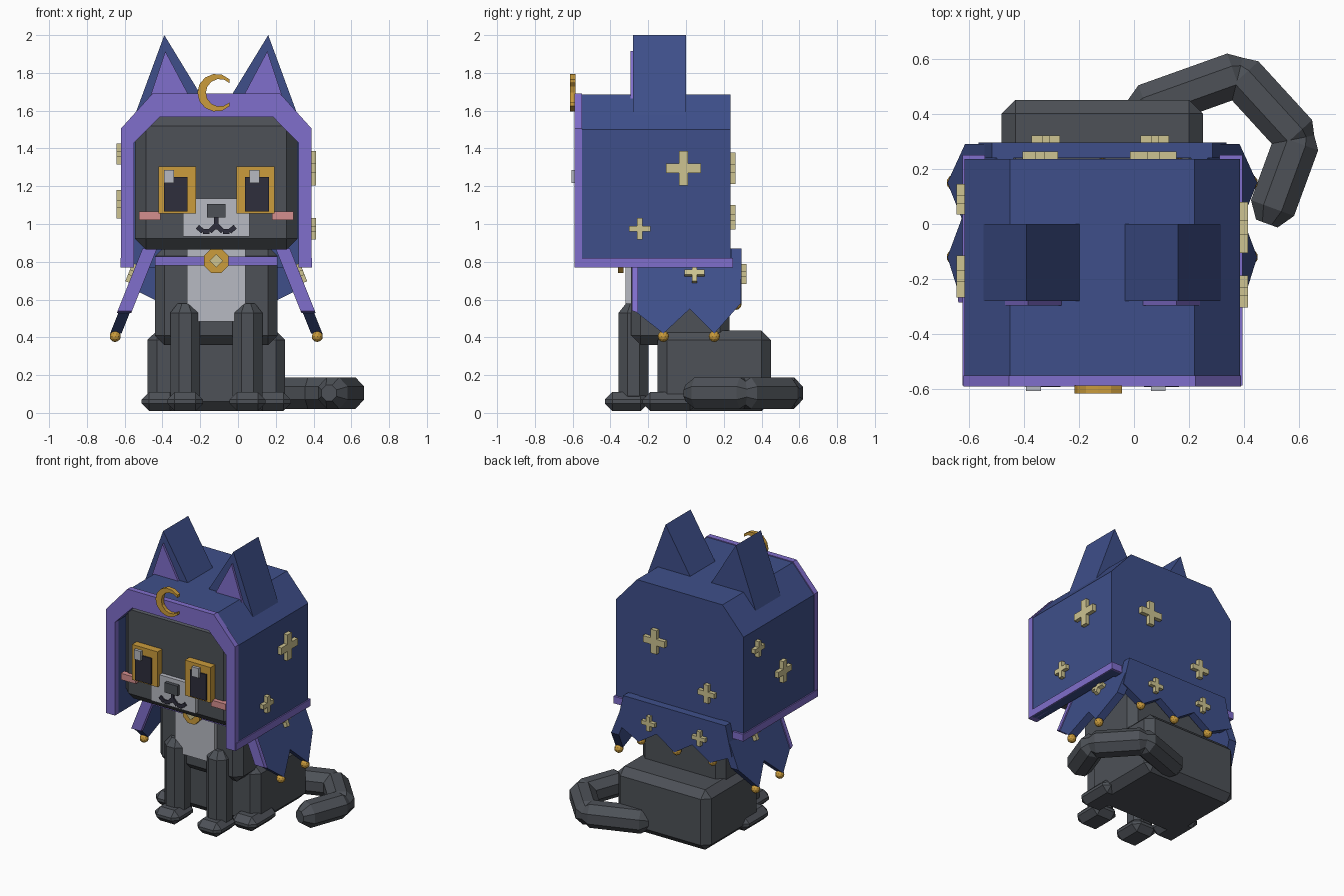
import bpy, bmesh, math
from mathutils import Vector, Matrix

if "Cube" in bpy.data.objects:
    bpy.data.objects.remove(bpy.data.objects["Cube"])

CX = -0.115  # symmetry plane of the cat


def lin(c):
    return c / 12.92 if c <= 0.04045 else ((c + 0.055) / 1.055) ** 2.4


def material(name, hexcode):
    m = bpy.data.materials.new(name)
    m.diffuse_color = [lin(int(hexcode[i:i + 2], 16) / 255) for i in (0, 2, 4)] + [1]
    m.use_nodes = True
    m.node_tree.nodes["Principled BSDF"].inputs["Base Color"].default_value = m.diffuse_color
    return m


GREY = material("charcoal fur", "4d5157")
NAVY = material("navy cloth", "3e4f8a")
PURPLE = material("purple trim", "806ecc")
GOLD = material("gold", "cb9c3c")
CREAM = material("cream star", "cdc391")
PINK = material("pink cheek", "d58f8f")
WHITE = material("pale fur", "b7bac2")
BLACK = material("dark pupil", "2e2e3c")


def finish(name, bm, mat):
    bmesh.ops.recalc_face_normals(bm, faces=bm.faces)
    me = bpy.data.meshes.new(name)
    bm.to_mesh(me)
    bm.free()
    me.materials.append(mat)
    ob = bpy.data.objects.new(name, me)
    bpy.context.collection.objects.link(ob)
    return ob


def box(name, lo, hi, mat, bevel=0):
    bm = bmesh.new()
    bmesh.ops.create_cube(bm, size=1)
    for v in bm.verts:
        v.co = [l + (c + 0.5) * (h - l) for c, l, h in zip(v.co, lo, hi)]
    if bevel:
        bmesh.ops.bevel(bm, geom=bm.edges[:], offset=bevel, segments=1, affect='EDGES')
    return finish(name, bm, mat)


def front(a, b, d):
    """Profile in x (from the middle) and z, depth along y."""
    return Vector((CX + a, d, b))


def prism(name, pts, d0, d1, mat, place=front):
    bm = bmesh.new()
    lo = [bm.verts.new(place(a, b, d0)) for a, b in pts]
    hi = [bm.verts.new(place(a, b, d1)) for a, b in pts]
    bm.faces.new(lo)
    bm.faces.new(hi)
    for i in range(len(pts)):
        j = (i + 1) % len(pts)
        bm.faces.new((lo[i], lo[j], hi[j], hi[i]))
    return finish(name, bm, mat)


def capsule(name, p, q, r, cap, mat):
    """Eight-sided rod with chamfered ends."""
    p, q = Vector(p), Vector(q)
    L = (q - p).length
    bm = bmesh.new()
    rot = (q - p).to_track_quat('Z', 'Y')
    rings = []
    for z, rad in ((0, r * .5), (cap, r), (L - cap, r), (L, r * .5)):
        rings.append([bm.verts.new(p + rot @ Vector((rad * math.cos(a), rad * math.sin(a), z)))
                      for a in [math.pi * (k + .5) / 4 for k in range(8)]])
    bm.faces.new(rings[0])
    bm.faces.new(rings[-1])
    for u, v in zip(rings, rings[1:]):
        for k in range(8):
            bm.faces.new((u[k], u[k - 1], v[k - 1], v[k]))
    return finish(name, bm, mat)


def star(name, loc, half, normal):
    """Plus-shaped star lying on a surface."""
    w = half * .27
    pts = [(w, w), (w, half), (-w, half), (-w, w), (-half, w), (-half, -w),
           (-w, -w), (-w, -half), (w, -half), (w, -w), (half, -w), (half, w)]
    n = Vector(normal).normalized()
    side = Vector((0, 0, 1)).cross(n).normalized()
    up = n.cross(side)
    prism(name, pts, -.01, .028, CREAM, lambda a, b, d: Vector(loc) + side * a + up * b + n * d)


def ball(name, loc):
    bm = bmesh.new()
    bmesh.ops.create_icosphere(bm, subdivisions=2, radius=.03, matrix=Matrix.Translation(loc))
    finish(name, bm, GOLD)


# Body, chest and legs
box("torso", (-.44, -.29, .36), (.21, .23, .88), GREY, .05)
box("haunches", (-.48, -.15, .01), (.25, .45, .435), GREY, .05)
box("chest", (-.27, -.32, .485), (.04, -.26, .88), WHITE)
for s in (-1, 1):
    x = CX + s * .165
    capsule("front_leg", (x, -.278, .04), (x, -.278, .58), .085, .05, GREY)
    box("front_paw", (x - .095, -.43, .01), (x + .095, -.2, .11), GREY, .04)
    x = CX + s * .3
    box("hind_paw", (x - .095, -.23, .01), (x + .095, .06, .11), GREY, .04)

# Tail curling around to the right
tail = [(.03, .42), (.38, .545), (.595, .31), (.485, .01)]
for p, q in zip(tail, tail[1:]):
    p, q = Vector((*p, .105)), Vector((*q, .105))
    d = (q - p).normalized() * .045
    capsule("tail", p - d, q + (d if q.y > .1 else d * .2), .09, .06, GREY)

# Head and face
box("head", (-.545, -.53, .865), (.315, .19, 1.575), GREY, .057)
prism("muzzle", [(-.175, .935), (.175, .935), (.175, 1.06), (.11, 1.06), (.11, 1.135),
                 (-.11, 1.135), (-.11, 1.06), (-.175, 1.06)], -.56, -.52, WHITE)
box("nose", (CX - .05, -.585, 1.035), (CX + .05, -.55, 1.105), GREY)
box("mouth_line", (CX - .011, -.57, .97), (CX + .011, -.55, 1.04), BLACK)
for s in (-1, 1):
    mouth = [(0, .995), (.035, .96), (.07, .96), (.1, .985)]
    for (a, b), (c, d) in zip(mouth, mouth[1:]):
        n = Vector((b - d, c - a)).normalized() * .013
        prism("mouth_curve", [(s * (a + n.x), b + n.y), (s * (c + n.x), d + n.y),
                              (s * (c - n.x), d - n.y), (s * (a - n.x), b - n.y)], -.57, -.55, BLACK)
    e = CX + s * .207
    box("eye_frame", (e - .1, -.582, 1.055), (e + .1, -.52, 1.305), GOLD)
    p = CX + s * .215
    box("pupil", (p - .063, -.591, 1.065), (p + .063, -.58, 1.25), BLACK)
    h = -.365 if s < 0 else .088
    box("eye_glint", (h - .027, -.605, 1.218), (h + .027, -.585, 1.285), WHITE)
    c = CX + s * .352
    box("cheek", (c - .058, -.56, 1.02), (c + .058, -.52, 1.065), PINK)

# Hood shell, back wall and purple rim
outer = [(-.5, .77), (-.5, 1.5), (-.335, 1.685), (.335, 1.685), (.5, 1.5), (.5, .77)]
inner = [(.435, .77), (.435, 1.43), (.3, 1.567), (-.3, 1.567), (-.435, 1.43), (-.435, .77)]
prism("hood", outer + inner, -.555, .19, NAVY)
prism("hood_back", outer, .18, .235, NAVY)
rim = [(a * 1.008, b + (.006 if b > 1 else 0)) for a, b in outer]
prism("hood_rim", rim + inner, -.59, -.55, PURPLE)
for s in (-1, 1):
    prism("hood_hem", [(s * .47, .77), (s * .508, .77), (s * .508, .82), (s * .47, .82)], -.585, .25, PURPLE)
    prism("hood_hem_corner", [(s * .425, .77), (s * .5, .77), (s * .5, .82), (s * .425, .82)], .2, .25, PURPLE)
    # Hood ears
    prism("ear", [(s * .435, 1.565), (s * .275, 2), (s * .08, 1.68), (s * .08, 1.6), (s * .3, 1.56)],
          -.28, 0, NAVY)
    prism("inner_ear", [(s * .365, 1.63), (s * .27, 1.915), (s * .145, 1.68), (s * .145, 1.63)],
          -.295, -.27, PURPLE)

# Crescent on the brow
arc = [math.radians(45 + 270 * k / 10) for k in range(11)]
moon = [(.1 * math.cos(a), 1.695 + .1 * math.sin(a)) for a in arc]
moon += [(.018 + .073 * math.cos(a), 1.695 + .073 * math.sin(a)) for a in reversed(arc)]
prism("crescent", moon, -.615, -.585, GOLD)

# Flared cape: side panels, edge strips and back panel
def flare(z):
    return .352 + .4 * (.87 - z)


zigzag = [(-.26, .87), (-.26, .53), (-.12, .42), (.02, .55), (.15, .42), (.29, .58), (.29, .87)]
for s in (-1, 1):
    def side(y, z, d):
        return Vector((CX + s * (flare(z) + d), y, z))
    prism("cape_side", zigzag, -.03, .03, NAVY, side)
    prism("cape_edge", [(-.285, .87), (-.285, .54), (-.255, .53), (-.255, .87)], -.038, .038, PURPLE, side)
    for y in (-.12, .15):
        ball("cape_bead", (CX + s * .535, y, .405))
    star("cape_side_star", side(.045, .735, .03), .052, (s, 0, .4))
back = [(-.4, .87), (-.45, .66), (-.28, .575), (-.14, .665), (0, .575),
        (.14, .665), (.28, .575), (.45, .66), (.4, .87)]
prism("cape_back", back, .24, .295, NAVY)
for a in (-.28, 0, .28):
    ball("cape_back_bead", (CX + a, .265, .575))
for x in (-.32, .075):
    star("cape_back_star", (x, .293, .735), .052, (0, 1, 0))

# Collar band with medallion
box("collar", (-.44, -.335, .78), (.21, -.27, .828), PURPLE)
ring = [(math.pi * (k + .5) / 4) for k in range(8)]
prism("medallion", [(.07 * math.cos(a), .805 + .07 * math.sin(a)) for a in ring], -.36, -.33, GOLD)
prism("medallion_gem", [(.036, .805), (0, .841), (-.036, .805), (0, .769)], -.368, -.355, CREAM)

# Hood stars
R, L, B = (1, 0, 0), (-1, 0, 0), (0, 1, 0)
for loc, half, n in (((.385, -.013, 1.295), .092, R), ((.385, -.245, .975), .058, R),
                     ((-.615, .09, 1.37), .056, L), ((-.615, -.19, 1.105), .076, L),
                     ((.07, .235, 1.295), .084, B), ((-.34, .235, 1.035), .065, B)):
    star("hood_star", loc, half, n)
